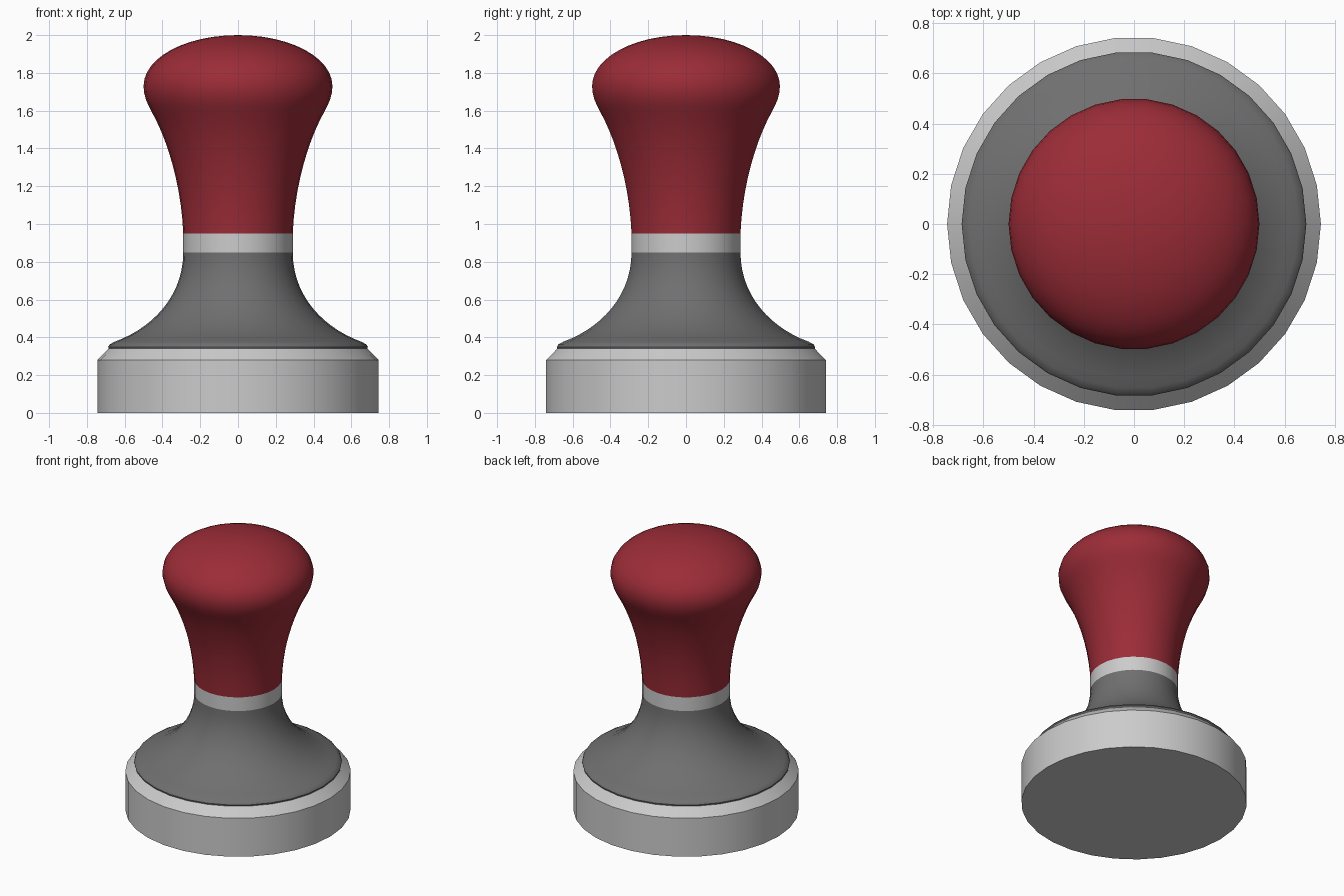
import bpy, bmesh, math

if "Cube" in bpy.data.objects:
    bpy.data.objects.remove(bpy.data.objects["Cube"])

SIDES = 30


def bezier(a, b, c, d, n):
    """Points along a cubic curve, without its first point."""
    out = []
    for i in range(1, n + 1):
        t = i / n
        w = ((1 - t) ** 3, 3 * t * (1 - t) ** 2, 3 * t * t * (1 - t), t ** 3)
        out.append(tuple(sum(k * p[j] for k, p in zip(w, (a, b, c, d))) for j in (0, 1)))
    return out


def material(name, rgb):
    mat = bpy.data.materials.new(name)
    mat.diffuse_color = (*rgb, 1)
    mat.use_nodes = True
    mat.node_tree.nodes["Principled BSDF"].inputs["Base Color"].default_value = mat.diffuse_color
    return mat


def lathe(name, profile, mat=None):
    """Turn a (radius, height) profile, listed bottom to top, around z."""
    bm = bmesh.new()
    rings = []
    for r, z in profile:
        if r < 1e-5:
            rings.append([bm.verts.new((0, 0, z))] * SIDES)
        else:
            rings.append([bm.verts.new((r * math.cos(math.tau * i / SIDES),
                                        r * math.sin(math.tau * i / SIDES), z))
                          for i in range(SIDES)])
    for lo, hi in zip(rings, rings[1:]):
        for i in range(SIDES):
            j = (i + 1) % SIDES
            quad = [lo[i], lo[j], hi[j], hi[i]]
            bm.faces.new(list(dict.fromkeys(quad)))
    mesh = bpy.data.meshes.new(name)
    bm.to_mesh(mesh)
    bm.free()
    obj = bpy.data.objects.new(name, mesh)
    bpy.context.collection.objects.link(obj)
    if mat:
        mesh.materials.append(mat)
    bpy.ops.object.select_all(action='DESELECT')
    obj.select_set(True)
    bpy.context.view_layer.objects.active = obj
    bpy.ops.object.shade_smooth_by_angle(angle=math.radians(35))
    return obj


dark = material("dark_grey", (0.16, 0.16, 0.16))
red = material("red", (0.33, 0.025, 0.038))

# Chamfered metal foot, closed underneath
lathe("base", [(0, 0), (0.745, 0), (0.745, 0.28), (0.685, 0.34)])

# Flared dark neck with a rounded lower rim
rim = [(0.685, 0.34), (0.687, 0.35), (0.68, 0.362), (0.655, 0.376)]
lathe("flared_neck", rim + bezier(rim[-1], (0.45, 0.45), (0.29, 0.62), (0.29, 0.85), 14), dark)

# Metal collar
lathe("collar", [(0.29, 0.85), (0.29, 0.95)])

# Red grip with a domed top
grip = [(0.29, 0.95)]
grip += bezier(grip[-1], (0.30, 1.2), (0.37, 1.44), (0.46, 1.6), 10)
grip += bezier(grip[-1], (0.483, 1.642), (0.5, 1.68), (0.5, 1.73), 4)
grip += bezier(grip[-1], (0.5, 1.88), (0.28, 2.0), (0, 2.0), 12)
lathe("grip", grip, red)
